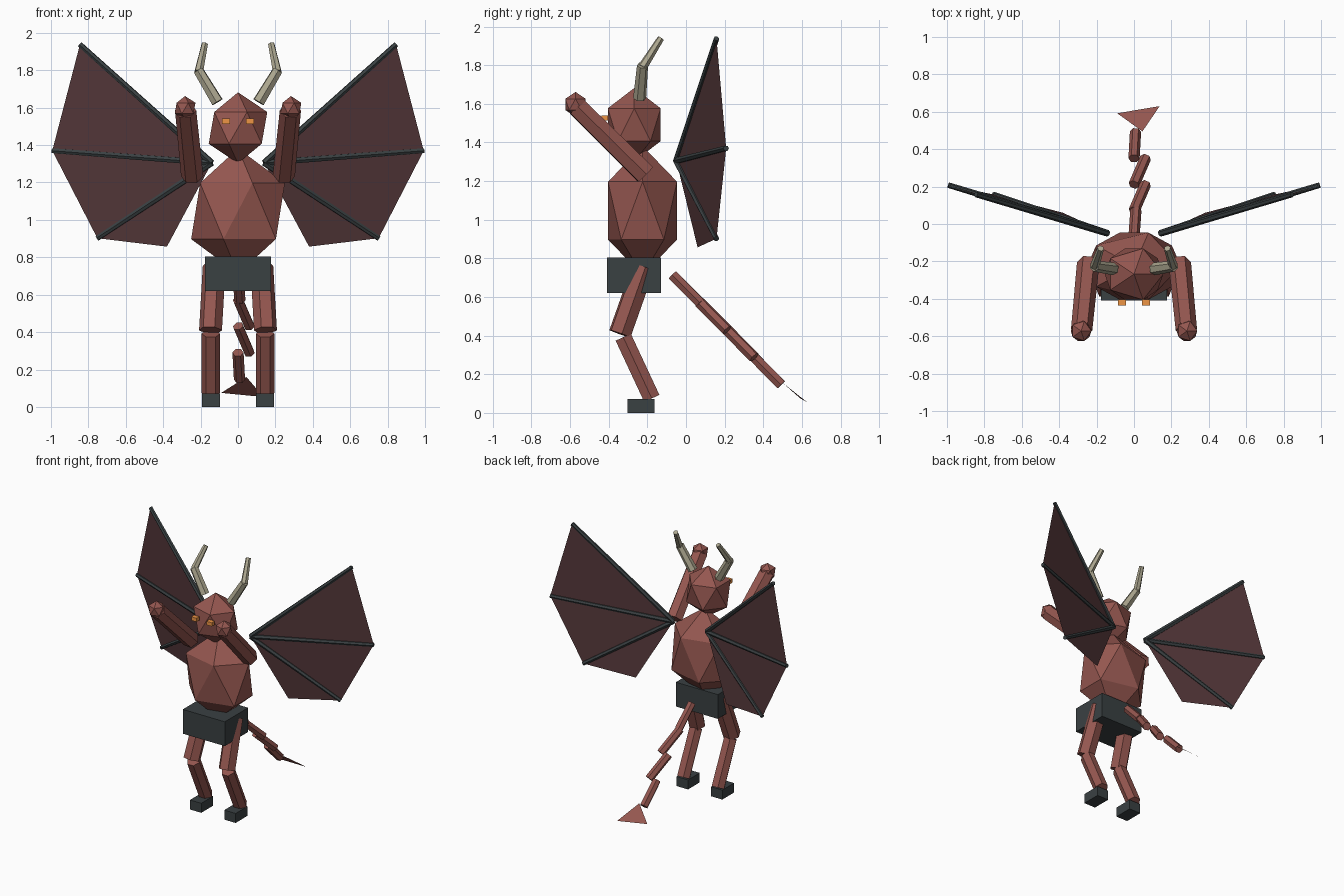
import bpy, math
from mathutils import Vector, Matrix

if "Cube" in bpy.data.objects:
    bpy.data.objects.remove(bpy.data.objects["Cube"])


def material(name, rgb):
    m = bpy.data.materials.new(name)
    m.diffuse_color = (*rgb, 1)
    m.use_nodes = True
    m.node_tree.nodes["Principled BSDF"].inputs["Base Color"].default_value = m.diffuse_color
    return m


SKIN = material("skin", (0.30, 0.095, 0.08))
DARK = material("dark", (0.042, 0.052, 0.055))
WEB = material("membrane", (0.085, 0.037, 0.04))
HORN = material("horn", (0.42, 0.39, 0.28))
EYE = material("eye", (0.85, 0.30, 0.06))


def finish(name, mat):
    ob = bpy.context.object
    ob.name = name
    ob.data.materials.append(mat)
    return ob


def ball(name, loc, radii, mat):
    bpy.ops.mesh.primitive_ico_sphere_add(subdivisions=1, radius=1, location=loc)
    ob = finish(name, mat)
    ob.scale = radii
    return ob


def box(name, loc, size, mat):
    bpy.ops.mesh.primitive_cube_add(size=1, location=loc)
    ob = finish(name, mat)
    ob.scale = size
    return ob


def limb(name, a, b, r1, r2, mat):
    """Six-sided rod from a to b."""
    a, b = Vector(a), Vector(b)
    d = b - a
    bpy.ops.mesh.primitive_cone_add(vertices=6, radius1=r1, radius2=r2,
                                    depth=d.length, location=(a + b) / 2)
    ob = finish(name, mat)
    ob.data.transform(Matrix.Rotation(math.radians(30), 4, 'Z'))
    ob.rotation_euler = d.to_track_quat('Z', 'Y').to_euler()
    return ob


def sheet(name, pts, faces, mat):
    me = bpy.data.meshes.new(name)
    me.from_pydata(pts, [], faces)
    me.materials.append(mat)
    ob = bpy.data.objects.new(name, me)
    bpy.context.collection.objects.link(ob)
    return ob


# Body
ball("torso", (0, -0.225, 1.047), (0.28, 0.21, 0.335), SKIN)
ball("head", (0, -0.268, 1.492), (0.175, 0.161, 0.19), SKIN)
box("loincloth", (0, -0.27, 0.712), (0.352, 0.28, 0.184), DARK)

for s, side in ((1, "right"), (-1, "left")):
    def p(x, y, z):
        return (s * x, y, z)

    # Face
    box(f"eye_{side}", p(0.064, -0.42, 1.527), (0.044, 0.034, 0.028), EYE)
    limb(f"horn_base_{side}", p(0.11, -0.24, 1.63), p(0.212, -0.225, 1.80),
         0.034, 0.029, HORN)
    limb(f"horn_tip_{side}", p(0.21, -0.225, 1.79), p(0.178, -0.13, 1.94),
         0.025, 0.018, HORN)

    # Raised arm and fist
    limb(f"arm_{side}", p(0.245, -0.21, 1.235), p(0.28, -0.565, 1.585),
         0.06, 0.057, SKIN)
    ball(f"fist_{side}", p(0.283, -0.572, 1.597), (0.062, 0.062, 0.065), SKIN)

    # Leg
    limb(f"thigh_{side}", p(0.127, -0.22, 0.755), p(0.147, -0.342, 0.41),
         0.062, 0.062, SKIN)
    limb(f"shin_{side}", p(0.145, -0.325, 0.392), p(0.145, -0.177, 0.075),
         0.05, 0.05, SKIN)
    box(f"foot_{side}", p(0.144, -0.232, 0.036), (0.095, 0.14, 0.072), DARK)

    # Wing: three bones and a membrane fan
    root = p(0.14, -0.05, 1.305)
    tips = [p(0.845, 0.158, 1.938), p(0.993, 0.208, 1.37), p(0.752, 0.158, 0.902)]
    for i, t in enumerate(tips):
        limb(f"wing_bone_{side}_{i + 1}", root, t, 0.018, 0.015, DARK)
    sheet(f"wing_membrane_{side}", [root] + tips + [p(0.38, 0.06, 0.857)],
          [(0, 1, 2), (0, 2, 3), (0, 3, 4)], WEB)

# Tail: four kinked segments, then a flat spade
for i, dx in enumerate((0.01, 0.062, 0.062, 0.008)):
    y, z = -0.07 + 0.14 * i, 0.715 - 0.1415 * i
    limb(f"tail_{i + 1}", (0, y, z), (dx, y + 0.143, z - 0.1445), 0.03, 0.03, SKIN)
sheet("tail_spade", [(0.045, 0.495, 0.16), (0.137, 0.63, 0.053), (-0.09, 0.592, 0.075)],
      [(0, 1, 2)], SKIN)
